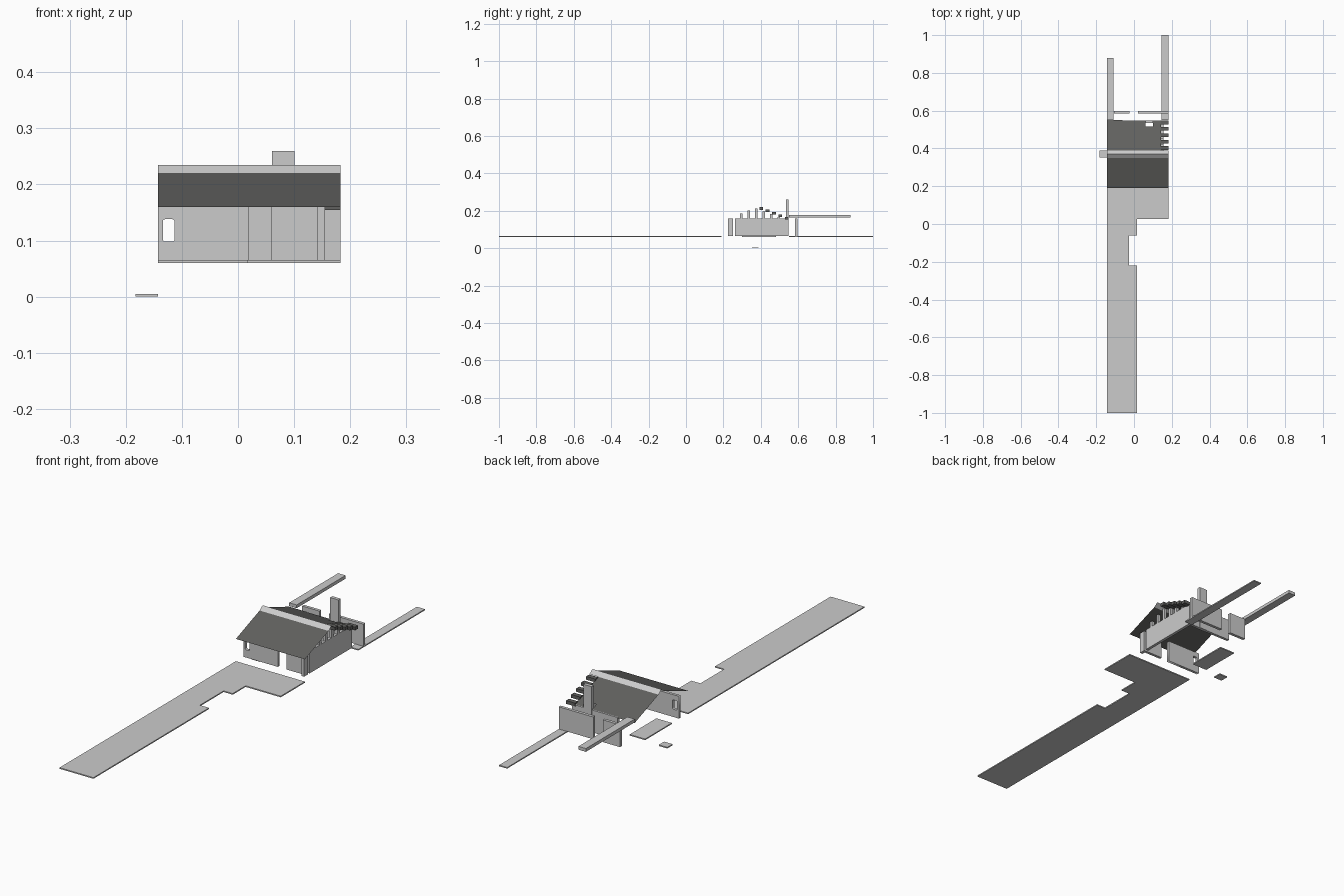
import bpy, bmesh, math

if "Cube" in bpy.data.objects:
    bpy.data.objects.remove(bpy.data.objects["Cube"])

L, R = -0.143, 0.183      # outer left and right of the house
FLOOR, EAVE = 0.065, 0.16


def finish(name, bm, mat=None):
    me = bpy.data.meshes.new(name)
    bm.to_mesh(me)
    bm.free()
    ob = bpy.data.objects.new(name, me)
    bpy.context.collection.objects.link(ob)
    if mat:
        me.materials.append(mat)
    return ob


def box(name, x0, x1, y0, y1, z0, z1, mat=None):
    bm = bmesh.new()
    bmesh.ops.create_cube(bm, size=1)
    for v in bm.verts:
        v.co = ((x0 + x1) / 2 + v.co.x * (x1 - x0),
                (y0 + y1) / 2 + v.co.y * (y1 - y0),
                (z0 + z1) / 2 + v.co.z * (z1 - z0))
    return finish(name, bm, mat)


def sheet(name, a, b, x0, x1, mat=None):
    """Sloped roof sheet between two (y, z) points, a in front of b."""
    bm = bmesh.new()
    bm.faces.new([bm.verts.new(p) for p in
                  ((x0, *a), (x1, *a), (x1, *b), (x0, *b))])
    return finish(name, bm, mat)


def plate(name, pts, z0, z1):
    bm = bmesh.new()
    f = bm.faces.new([bm.verts.new((x, y, z0)) for x, y in pts])
    ext = bmesh.ops.extrude_face_region(bm, geom=[f])
    for v in ext['geom']:
        if isinstance(v, bmesh.types.BMVert):
            v.co.z = z1
    bmesh.ops.recalc_face_normals(bm, faces=bm.faces)
    return finish(name, bm)


dark = bpy.data.materials.new("roof_dark")
dark.diffuse_color = (0.12, 0.12, 0.115, 1)
dark.use_nodes = True
dark.node_tree.nodes["Principled BSDF"].inputs["Base Color"].default_value = dark.diffuse_color

# Long front terrace with a notch and a wing to the right
plate("terrace", [(L, -1), (0.017, -1), (0.017, -0.22), (-0.026, -0.22),
                  (-0.026, -0.06), (0.017, -0.06), (0.017, 0.027),
                  (R, 0.027), (R, 0.19), (L, 0.19)], 0.06, FLOOR)

# Other slabs and strips
box("right_path", 0.145, R, 0.55, 1.0, 0.06, FLOOR)
box("side_floor", L, -0.07, 0.30, 0.48, 0.06, FLOOR)
box("left_step", -0.183, L, 0.352, 0.388, 0.0, 0.005)
box("high_beam", L, -0.108, 0.55, 0.88, 0.163, 0.177)

# Front wall with a rounded window opening
cu = bpy.data.curves.new("front_wall_left", 'CURVE')
cu.dimensions = '2D'
cu.fill_mode = 'BOTH'
cu.extrude = 0.006
outer = [(L, FLOOR), (0.02, FLOOR), (0.02, EAVE), (L, EAVE)]
hole = []
for i, (cx, cz) in enumerate([(-0.117, 0.134), (-0.130, 0.134),
                              (-0.130, 0.102), (-0.117, 0.102)]):
    for k in range(4):
        a = math.radians(i * 90 + k * 30)
        hole.append((cx + 0.004 * math.cos(a), cz + 0.004 * math.sin(a)))
for loop in (outer, hole):
    sp = cu.splines.new('POLY')
    sp.points.add(len(loop) - 1)
    for p, (x, z) in zip(sp.points, loop):
        p.co = (x, z, 0, 1)
    sp.use_cyclic_u = True
wall = bpy.data.objects.new("front_wall_left", cu)
bpy.context.collection.objects.link(wall)
wall.rotation_euler.x = math.pi / 2
wall.location.y = 0.246

# Remaining walls
box("front_wall_right", 0.06, 0.142, 0.24, 0.252, FLOOR, EAVE)
box("right_wall_end", 0.142, 0.155, 0.225, 0.251, FLOOR, EAVE)
box("right_wall", 0.142, 0.155, 0.262, 0.547, FLOOR, EAVE)
box("back_wall", -0.06, 0.142, 0.535, 0.547, FLOOR, EAVE)
box("rear_screen_left", -0.106, -0.025, 0.584, 0.597, FLOOR, EAVE)
box("rear_screen_right", 0.02, R, 0.584, 0.597, FLOOR, EAVE)
box("chimney", 0.061, 0.101, 0.534, 0.549, FLOOR, 0.26)

# Roof: two slopes and a steeper ridge cap, open at the chimney
slope = 0.06 / 0.16


def back_z(y):
    return 0.22 - (y - 0.39) * slope


sheet("front_roof", (0.19, 0.16), (0.35, 0.22), L, R, dark)
sheet("ridge_front", (0.35, 0.22), (0.37, 0.235), L, R)
sheet("ridge_back", (0.37, 0.235), (0.39, 0.22), L, R)
for i, (x0, x1, y1) in enumerate([(L, -0.06, 0.55), (-0.06, 0.061, 0.545),
                                  (0.061, 0.101, 0.517), (0.101, 0.142, 0.545)]):
    sheet(f"back_roof_{i}", (0.39, 0.22), (y1, back_z(y1)), x0, x1, dark)

# Stepped battens sticking out on the right of the back slope
for i in range(5):
    y = 0.392 + i * 0.034
    box(f"batten_{i}", 0.14, R, y, y + 0.02, back_z(y) - 0.014, back_z(y), dark)

# Gable studs on the right wall
for i in range(7):
    y = 0.29 + i * 0.04
    top = 0.16 + (y - 0.19) * slope if y < 0.37 else back_z(y + 0.01)
    box(f"gable_stud_{i}", 0.142, 0.155, y, y + 0.012, EAVE, max(top - 0.012, EAVE + 0.004))
